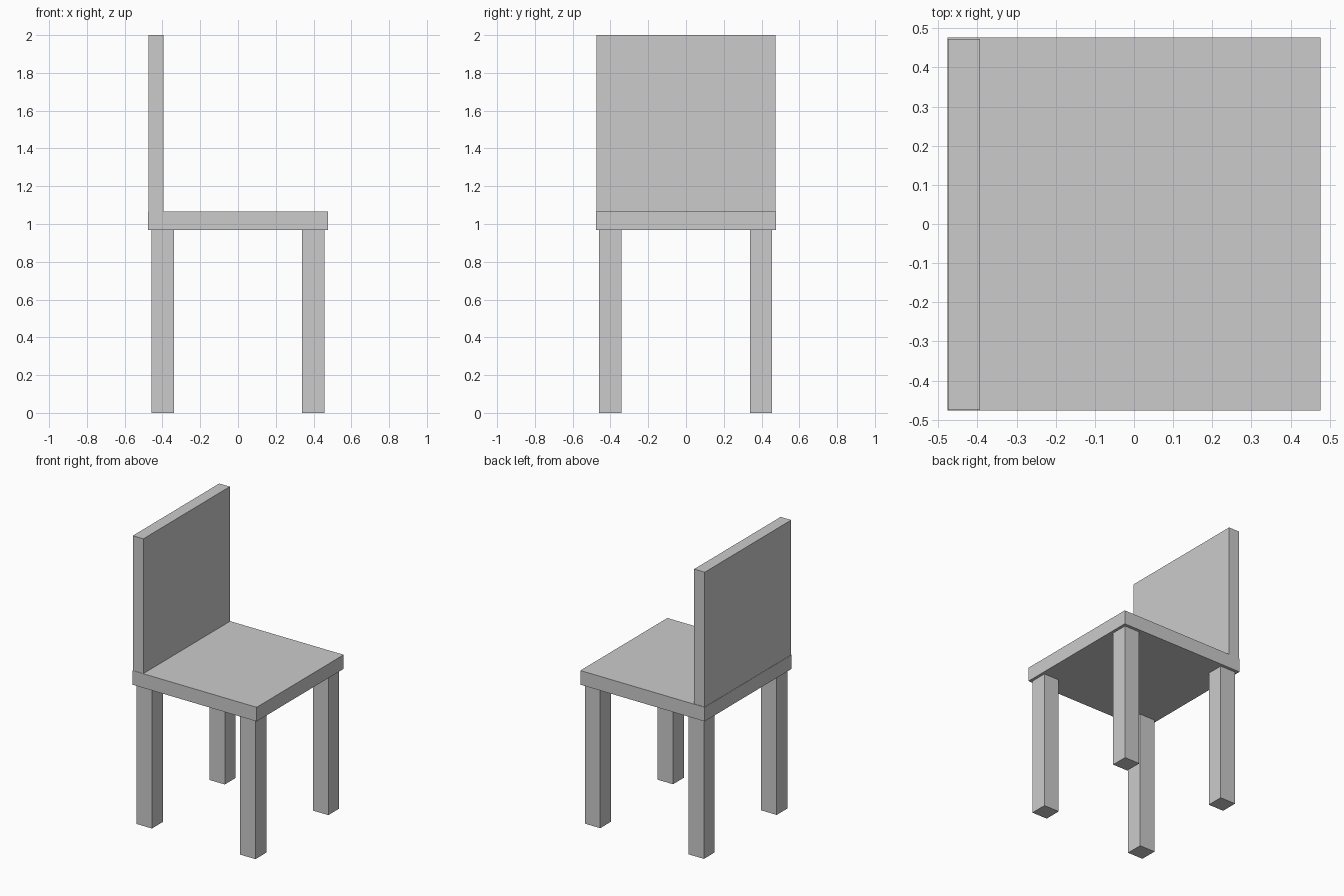
import bpy

if "Cube" in bpy.data.objects:
    bpy.data.objects.remove(bpy.data.objects["Cube"])


def box(name, x, y, z):
    """Add a box spanning the given (min, max) ranges."""
    spans = (x, y, z)
    bpy.ops.mesh.primitive_cube_add(size=1, location=[(a + b) / 2 for a, b in spans])
    obj = bpy.context.object
    obj.name = name
    obj.scale = [b - a for a, b in spans]
    bpy.ops.object.transform_apply(location=False, rotation=False, scale=True)
    return obj


# Seat slab and upright backrest on its -x edge
box("seat", (-0.477, 0.477), (-0.477, 0.477), (0.967, 1.065))
box("backrest", (-0.475, -0.394), (-0.475, 0.473), (1.065, 2.0))

# Four square legs, slightly inset from the seat corners
sides_x = {"back": (-0.457, -0.338), "front": (0.339, 0.457)}
sides_y = {"right": (-0.461, -0.342), "left": (0.338, 0.456)}
for x_name, x in sides_x.items():
    for y_name, y in sides_y.items():
        box(f"{x_name}_{y_name}_leg", x, y, (0.0, 0.967))
